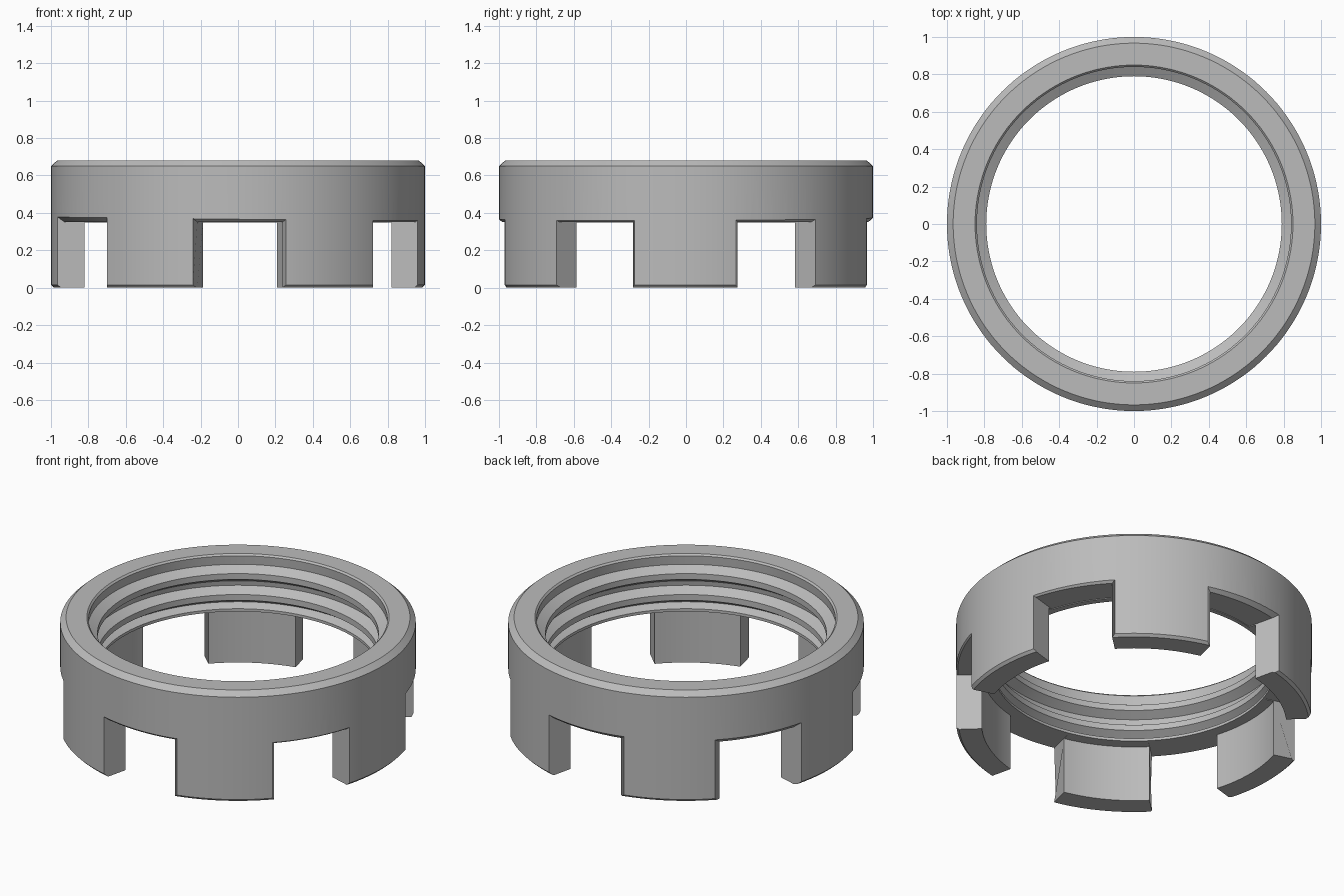
import bpy, bmesh, math

cube = bpy.data.objects.get("Cube")
if cube:
    bpy.data.objects.remove(cube, do_unlink=True)

grey = bpy.data.materials.new("plain_grey")
grey.use_nodes = True
grey.diffuse_color = (0.5, 0.5, 0.5, 1)
grey.node_tree.nodes["Principled BSDF"].inputs["Base Color"].default_value = grey.diffuse_color


def sweep(bm, profile, angles, closed, spread=lambda r: 1.0, centre=0.0):
    """Sweep a closed (r, z) profile around z through the given angles."""
    rows = []
    for a in angles:
        row = []
        for r, z in profile:
            t = centre + a * spread(r)
            row.append(bm.verts.new((r * math.cos(t), r * math.sin(t), z)))
        rows.append(row)
    n = len(profile)
    for i in range(len(rows) if closed else len(rows) - 1):
        p, q = rows[i], rows[(i + 1) % len(rows)]
        for j in range(n):
            k = (j + 1) % n
            bm.faces.new((p[j], p[k], q[k], q[j]))
    if not closed:
        bm.faces.new(rows[0])
        bm.faces.new(rows[-1])


def make_object(name, bm):
    bmesh.ops.recalc_face_normals(bm, faces=bm.faces)
    mesh = bpy.data.meshes.new(name)
    bm.to_mesh(mesh)
    bm.free()
    mesh.materials.append(grey)
    obj = bpy.data.objects.new(name, mesh)
    bpy.context.collection.objects.link(obj)
    return obj


# Ring: skirt, inner ledge, lip, two thread ridges, chamfered rim
BORE, CREST, SKIRT = 0.845, 0.79, 0.857
profile = [(0.985, 0), (1, 0.015), (1, 0.65), (0.967, 0.68), (0.85, 0.68), (0.84, 0.67)]
for z in (0.565, 0.435):
    profile += [(BORE, z + 0.05), (CREST, z + 0.018), (CREST, z - 0.018), (BORE - 0.005, z - 0.05)]
profile += [(0.825, 0.38), (CREST, 0.365), (CREST, 0.348), (SKIRT, 0.348), (SKIRT, 0)]
bm = bmesh.new()
SIDES = 144
sweep(bm, profile, [math.tau * i / SIDES for i in range(SIDES)], True)
ring = make_object("slotted_ring", bm)

# Six notches, flared at the outer edge to leave a chamfer
HALF, TOP, FLARE = 0.235, 0.352, 0.98
notch = [(0.82, -0.1), (0.82, TOP), (FLARE, TOP), (1.06, TOP + 0.07), (1.06, -0.1), (FLARE, -0.1)]
bm = bmesh.new()
for i in range(6):
    sweep(bm, notch, [HALF * (s / 6 - 1) for s in range(13)], False,
          lambda r: 1 + max(0, r - FLARE) / HALF, math.radians(30 + 60 * i))
cutter = make_object("notch_cutter", bm)
cutter.location = (0.011, -0.004, 0)
cutter.hide_render = True

cut = ring.modifiers.new("notches", "BOOLEAN")
cut.operation = "DIFFERENCE"
cut.solver = "EXACT"
cut.object = cutter
bpy.ops.object.select_all(action="DESELECT")
bpy.context.view_layer.objects.active = ring
ring.select_set(True)
bpy.ops.object.modifier_apply(modifier=cut.name)
bpy.data.objects.remove(cutter, do_unlink=True)
bpy.ops.object.shade_smooth_by_angle(angle=math.radians(20))
